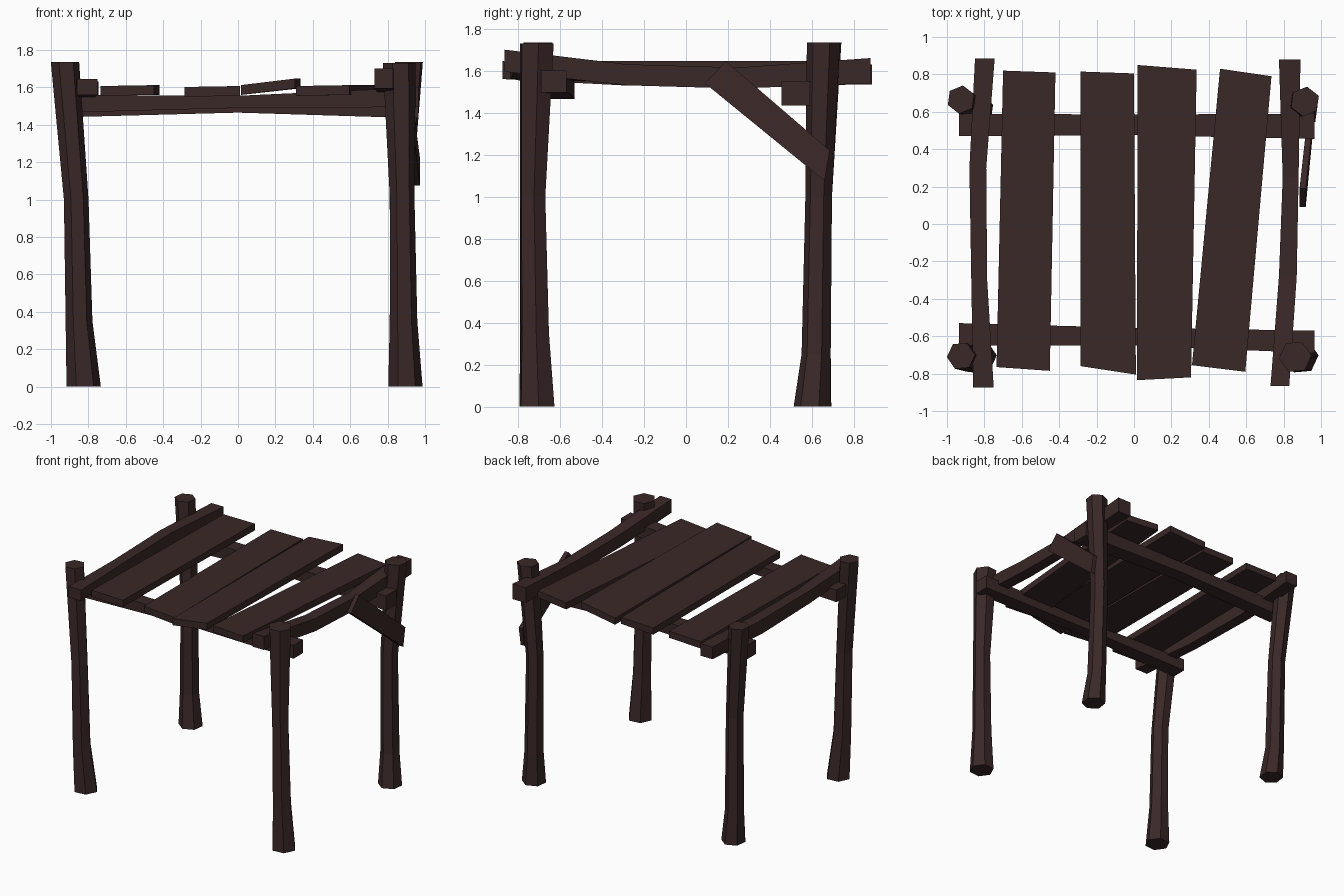
import bpy, bmesh, math

if "Cube" in bpy.data.objects:
    bpy.data.objects.remove(bpy.data.objects["Cube"])

wood = bpy.data.materials.new("dark brown wood")
wood.diffuse_color = (0.043, 0.021, 0.021, 1)
wood.use_nodes = True
wood.node_tree.nodes["Principled BSDF"].inputs["Base Color"].default_value = wood.diffuse_color


def loft(name, rings):
    """Skin a list of equally sized point rings and cap both ends."""
    bm = bmesh.new()
    vs = [[bm.verts.new(p) for p in ring] for ring in rings]
    n = len(vs[0])
    for a, b in zip(vs, vs[1:]):
        for i in range(n):
            j = (i + 1) % n
            bm.faces.new((a[i], a[j], b[j], b[i]))
    bm.faces.new(vs[0])
    bm.faces.new(vs[-1])
    bmesh.ops.recalc_face_normals(bm, faces=bm.faces)
    me = bpy.data.meshes.new(name)
    bm.to_mesh(me)
    bm.free()
    me.materials.append(wood)
    ob = bpy.data.objects.new(name, me)
    bpy.context.collection.objects.link(ob)


def post(name, turn, path):
    """Crooked six-sided log through (x, y, z, radius) stations."""
    rings = []
    for x, y, z, r in path:
        rings.append([(x + r * math.cos(math.radians(turn + 60 * k)),
                       y + r * math.sin(math.radians(turn + 60 * k)), z)
                      for k in range(6)])
    loft(name, rings)


def beam_x(name, stations):
    """Beam along x: (x, y0, y1, z0, z1) sections."""
    loft(name, [[(x, a, c), (x, b, c), (x, b, d), (x, a, d)]
                for x, a, b, c, d in stations])


def beam_y(name, stations):
    """Beam along y: (y, x0, x1, z0, z1) sections."""
    loft(name, [[(a, y, c), (b, y, c), (b, y, d), (a, y, d)]
                for y, a, b, c, d in stations])


# Posts
post("front_left_post", 5, [(-.825, -.71, 0, .092), (-.85, -.725, .35, .072),
                            (-.865, -.73, 1, .066), (-.925, -.705, 1.735, .076)])
post("front_right_post", 5, [(.895, -.71, 0, .092), (.885, -.72, .35, .074),
                             (.878, -.73, 1, .066), (.862, -.71, 1.73, .088)])
post("back_left_post", 22, [(-.835, .605, 0, .088), (-.855, .62, .25, .07),
                            (-.865, .632, 1, .064), (-.925, .665, 1.735, .076)])
post("back_right_post", 22, [(.90, .60, 0, .088), (.885, .62, .25, .07),
                             (.87, .632, 1, .064), (.914, .655, 1.735, .08)])

# Cross beams running left to right
beam_x("front_cross_beam", [(-.935, -.65, -.53, 1.465, 1.56),
                            (0, -.65, -.555, 1.49, 1.555),
                            (.965, -.69, -.57, 1.495, 1.60)])
beam_x("back_cross_beam", [(-.935, .47, .59, 1.44, 1.55),
                           (0, .475, .585, 1.465, 1.55),
                           (.965, .455, .59, 1.435, 1.55)])

# Bowed side beams running front to back
beam_y("right_side_beam", [(-.865, .73, .83, 1.595, 1.70),
                           (-.28, .775, .87, 1.53, 1.63),
                           (.25, .795, .88, 1.515, 1.615),
                           (.88, .775, .89, 1.54, 1.66)])
beam_y("left_side_beam", [(-.875, -.86, -.75, 1.56, 1.645),
                          (-.3, -.87, -.785, 1.53, 1.63),
                          (.3, -.88, -.79, 1.525, 1.635),
                          (.885, -.85, -.745, 1.535, 1.63)])

# Roof planks: back-left, back-right, front-right, front-left corners,
# underside height at the left and right edges
planks = [
    ([(-.70, .82), (-.42, .81), (-.45, -.785), (-.735, -.765)], 1.555, 1.56),
    ([(-.285, .815), (0, .805), (.01, -.805), (-.285, -.76)], 1.55, 1.555),
    ([(.02, .85), (.335, .825), (.305, -.82), (.015, -.835)], 1.56, 1.595),
    ([(.46, .83), (.735, .79), (.595, -.79), (.31, -.755)], 1.555, 1.56),
]
for i, (c, zl, zr) in enumerate(planks):
    zs = (zl, zr, zr, zl)
    loft(f"roof_plank_{i + 1}",
         [[(x, y, z + t) for (x, y), z in zip(c, zs)] for t in (0, .052)])

# Diagonal brace at the back right post
side = [(.885, .19, 1.645), (.885, .09, 1.54), (.94, .66, 1.075), (.94, .685, 1.22)]
loft("corner_brace", [[(x + t, y, z) for x, y, z in side] for t in (0, .033)])
